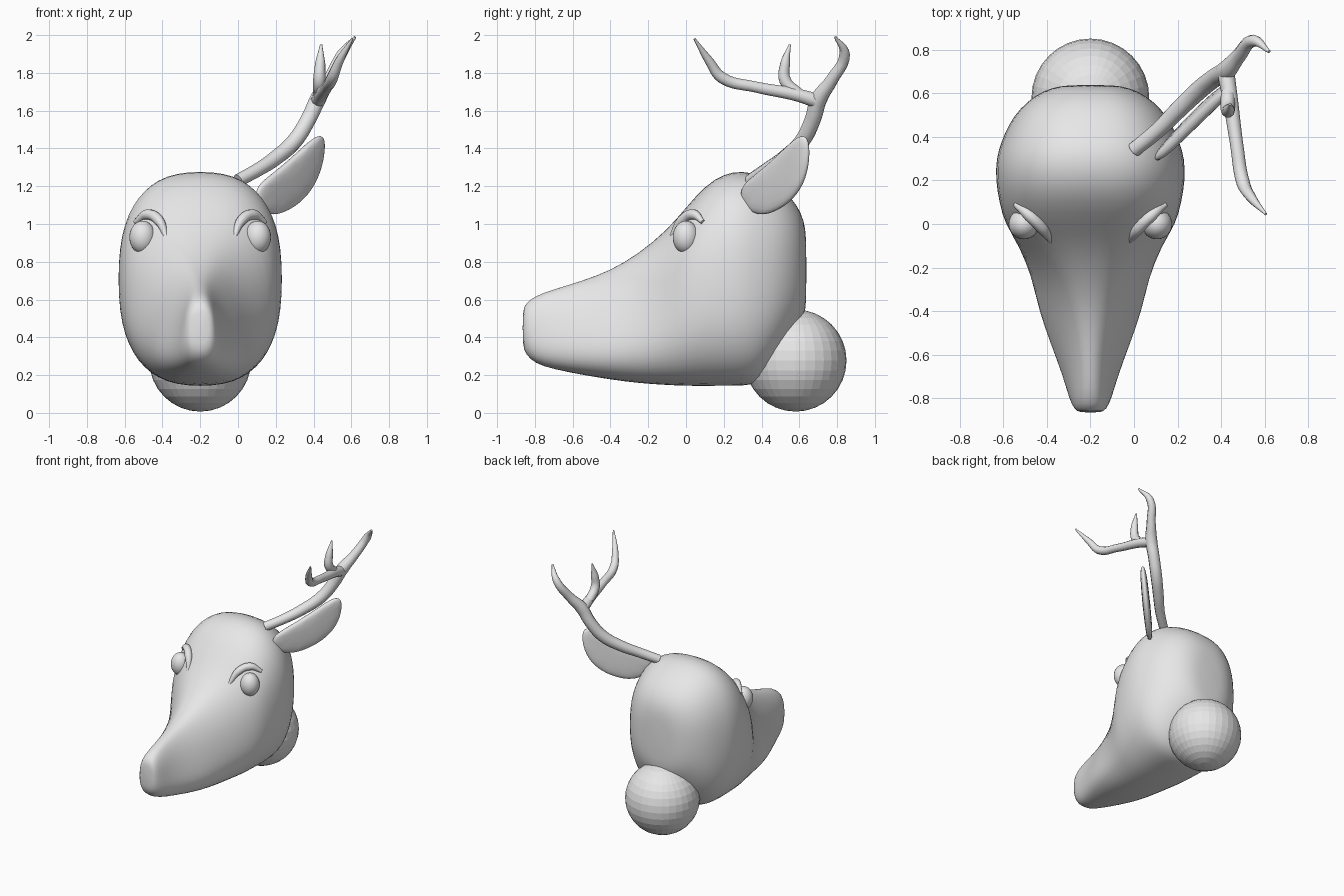
import bpy, bmesh, math
from mathutils import Vector

cube = bpy.data.objects.get("Cube")
if cube:
    bpy.data.objects.remove(cube, do_unlink=True)

MID = -0.2  # centre plane of the head
grey = bpy.data.materials.new("plain grey")
grey.use_nodes = True
grey.diffuse_color = (0.8, 0.8, 0.8, 1)
for node in grey.node_tree.nodes:
    if node.type == 'BSDF_PRINCIPLED':
        node.inputs["Base Color"].default_value = (0.8, 0.8, 0.8, 1)


def add_object(name, bm, smooth=True):
    bmesh.ops.recalc_face_normals(bm, faces=bm.faces)
    mesh = bpy.data.meshes.new(name)
    bm.to_mesh(mesh)
    bm.free()
    mesh.materials.append(grey)
    for face in mesh.polygons:
        face.use_smooth = smooth
    obj = bpy.data.objects.new(name, mesh)
    bpy.context.collection.objects.link(obj)
    return obj


def ball(name, centre, size, segments, rings, smooth):
    bm = bmesh.new()
    bmesh.ops.create_uvsphere(bm, u_segments=segments, v_segments=rings, radius=1)
    bmesh.ops.scale(bm, vec=size, verts=bm.verts)
    bmesh.ops.translate(bm, vec=centre, verts=bm.verts)
    return add_object(name, bm, smooth)


def tube(name, points):
    """Smooth tapered tube through (x, y, z, radius) points."""
    curve = bpy.data.curves.new(name, 'CURVE')
    curve.dimensions = '3D'
    curve.bevel_depth = 1
    curve.bevel_resolution = 3
    curve.resolution_u = 6
    curve.use_fill_caps = True
    spline = curve.splines.new('BEZIER')
    spline.bezier_points.add(len(points) - 1)
    for bp, (x, y, z, r) in zip(spline.bezier_points, points):
        bp.co = (x, y, z)
        bp.radius = r
        bp.handle_left_type = bp.handle_right_type = 'AUTO'
    source = bpy.data.objects.new(name, curve)
    bpy.context.collection.objects.link(source)
    bpy.context.view_layer.update()
    graph = bpy.context.evaluated_depsgraph_get()
    mesh = bpy.data.meshes.new_from_object(source.evaluated_get(graph))
    bm = bmesh.new()
    bm.from_mesh(mesh)
    bpy.data.objects.remove(source, do_unlink=True)
    bpy.data.meshes.remove(mesh)
    return add_object(name, bm)


# Head: rounded sections from nose to nape (y, half width, bottom, top, pear taper)
sections = [
    (-0.865, 0.05, 0.36, 0.54, 0), (-0.85, 0.075, 0.31, 0.58, 0.05),
    (-0.8, 0.1, 0.26, 0.62, 0.2), (-0.7, 0.125, 0.23, 0.655, 0.35),
    (-0.55, 0.18, 0.2, 0.7, 0.45), (-0.4, 0.235, 0.175, 0.755, 0.4),
    (-0.25, 0.27, 0.155, 0.845, 0.3), (-0.1, 0.335, 0.145, 0.97, 0.1),
    (0, 0.395, 0.14, 1.09, 0), (0.1, 0.42, 0.14, 1.205, 0),
    (0.2, 0.437, 0.14, 1.27, 0), (0.3, 0.435, 0.14, 1.285, 0),
    (0.38, 0.41, 0.15, 1.265, 0), (0.46, 0.375, 0.23, 1.22, 0),
    (0.53, 0.325, 0.34, 1.17, 0), (0.59, 0.255, 0.44, 1.1, 0),
    (0.625, 0.18, 0.5, 1.02, 0), (0.638, 0.1, 0.58, 0.93, 0),
]
SIDES = 28
bm = bmesh.new()
rings = []
for y, width, low, high, taper in sections:
    ring = []
    for i in range(SIDES):
        a = math.tau * i / SIDES
        c, s = [math.copysign(abs(v) ** 0.8, v) for v in (math.cos(a), math.sin(a))]
        x = width * c * (1 - taper * s) / (1 + 0.25 * taper)
        ring.append(bm.verts.new((MID + x, y, (low + high + (high - low) * s) / 2)))
    rings.append(ring)
for r0, r1 in zip(rings, rings[1:]):
    for i in range(SIDES):
        j = (i + 1) % SIDES
        bm.faces.new((r0[i], r0[j], r1[j], r1[i]))
bm.faces.new(rings[0])
bm.faces.new(rings[-1])
head = add_object("head", bm)
head.modifiers.new("rounding", 'SUBSURF').levels = 1

# Neck ball, faceted
ball("neck_ball", (MID, 0.58, 0.277), (0.27, 0.27, 0.27), 32, 16, False)

# Eyes and brow ridges on both sides
brow = [(0.345, 0.09, 1.01, 0.012), (0.28, 0.04, 1.05, 0.028),
        (0.22, -0.02, 1.02, 0.028), (0.18, -0.08, 0.93, 0.012)]
for side, label in ((1, "left"), (-1, "right")):
    ball(label + "_eye", (MID + side * 0.305, 0, 0.93), (0.07, 0.07, 0.087), 24, 16, True)
    tube(label + "_brow", [(MID + side * x, y, z, r) for x, y, z, r in brow])

# Antler, on the left side only: main beam and two tines
tube("antler_beam", [
    (0, 0.34, 1.23, 0.034), (0.11, 0.43, 1.29, 0.036), (0.2, 0.52, 1.35, 0.04),
    (0.3, 0.615, 1.44, 0.043), (0.37, 0.67, 1.55, 0.043), (0.425, 0.705, 1.665, 0.045),
    (0.48, 0.77, 1.76, 0.034), (0.55, 0.84, 1.9, 0.028), (0.62, 0.79, 1.99, 0.007)])
tube("antler_front_tine", [
    (0.42, 0.7, 1.65, 0.04), (0.44, 0.58, 1.685, 0.035), (0.47, 0.37, 1.725, 0.03),
    (0.5, 0.19, 1.775, 0.031), (0.535, 0.125, 1.86, 0.024), (0.605, 0.045, 1.98, 0.006)])
tube("antler_upper_tine", [
    (0.43, 0.6, 1.685, 0.032), (0.43, 0.525, 1.76, 0.033),
    (0.435, 0.525, 1.85, 0.027), (0.44, 0.55, 1.95, 0.006)])

# Ear: slanted leaf outline in (y, z), thickened and rounded
outline = [(0.28, 1.13), (0.33, 1.055), (0.42, 1.03), (0.55, 1.1), (0.63, 1.21),
           (0.66, 1.34), (0.655, 1.46), (0.62, 1.485), (0.56, 1.44),
           (0.46, 1.34), (0.35, 1.25), (0.29, 1.2)]
bm = bmesh.new()
edge = [bm.verts.new((0.93 * y + 0.116 * z - 0.31, y, z)) for y, z in outline]
inner = sum((v.co for v in edge), Vector()) / len(edge)
normal = Vector((1, -0.93, -0.116)).normalized()
for bulge in (0.03, -0.03):
    loop = [bm.verts.new(v.co.lerp(inner, 0.12) + normal * bulge) for v in edge]
    bm.faces.new(loop)
    for i in range(len(edge)):
        j = (i + 1) % len(edge)
        bm.faces.new((edge[i], edge[j], loop[j], loop[i]))
ear = add_object("left_ear", bm)
ear.modifiers.new("rounding", 'SUBSURF').levels = 2
